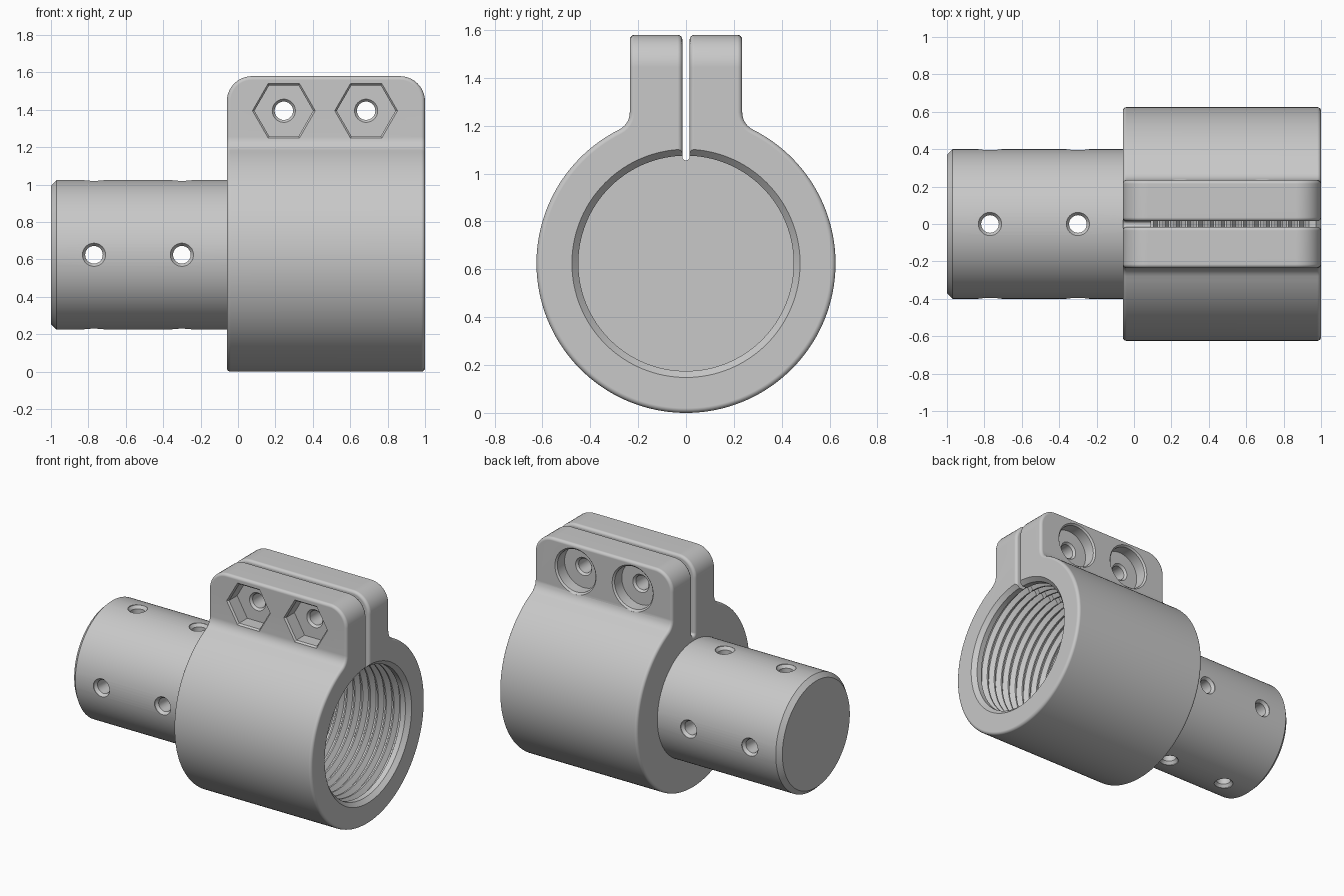
import bpy
import bmesh
from math import sin, cos, pi, radians, sqrt, atan2

cube = bpy.data.objects.get("Cube")
if cube:
    bpy.data.objects.remove(cube)

AXIS_Z = 0.625            # height of the main axis
BODY_R = 0.625
BACK, FRONT = -0.06, 1.0  # clamp body extent along x
TAB, TOP = 0.235, 1.58    # half thickness and height of the ears
SLIT = 0.015

grey = bpy.data.materials.new("satin grey")
grey.use_nodes = True
grey.diffuse_color = (0.58, 0.58, 0.58, 1)
grey.node_tree.nodes["Principled BSDF"].inputs["Base Color"].default_value = (0.58, 0.58, 0.58, 1)


def finish(bm, name):
    bmesh.ops.recalc_face_normals(bm, faces=bm.faces[:])
    mesh = bpy.data.meshes.new(name)
    bm.to_mesh(mesh)
    bm.free()
    mesh.materials.append(grey)
    ob = bpy.data.objects.new(name, mesh)
    bpy.context.collection.objects.link(ob)
    return ob


def loft(bm, rings):
    """Closed skin through equal rings of points, capped at both ends."""
    rings = [[bm.verts.new(p) for p in ring] for ring in rings]
    for low, high in zip(rings, rings[1:]):
        for i in range(len(low)):
            bm.faces.new((low[i - 1], low[i], high[i], high[i - 1]))
    bm.faces.new(rings[0])
    bm.faces.new(rings[-1])


def lathe(name, profile, axis, origin, sides=48):
    """Capped solid of revolution from (distance, radius) pairs."""
    b, c = [i for i in range(3) if i != axis]
    rings = []
    for t, r in profile:
        ring = []
        for i in range(sides):
            p = list(origin)
            p[axis] += t
            p[b] += r * cos(2 * pi * i / sides)
            p[c] += r * sin(2 * pi * i / sides)
            ring.append(p)
        rings.append(ring)
    bm = bmesh.new()
    loft(bm, rings)
    return finish(bm, name)


def activate(ob):
    bpy.ops.object.select_all(action='DESELECT')
    bpy.context.view_layer.objects.active = ob
    ob.select_set(True)


def cut(ob, cutter):
    mod = ob.modifiers.new("cut", 'BOOLEAN')
    mod.operation = 'DIFFERENCE'
    mod.solver = 'EXACT'
    mod.object = cutter
    activate(ob)
    bpy.ops.object.modifier_apply(modifier=mod.name)
    bpy.data.objects.remove(cutter)


def arc(cy, cz, r, start, end, steps):
    return [(cy + r * cos(start + (end - start) * i / steps),
             cz + r * sin(start + (end - start) * i / steps)) for i in range(steps + 1)]


# Clamp body: ring with two filleted ears and a slit between them
fillet = 0.08
fy = TAB + fillet
fz = sqrt((BODY_R + fillet) ** 2 - fy ** 2)
join = atan2(fz, fy)
half = arc(0, AXIS_Z, BODY_R, -pi / 2, join, 64)
half += arc(fy, AXIS_Z + fz, fillet, join + pi, pi, 6)[1:]
half += [(TAB, TOP), (SLIT, TOP)]
half += arc(0, 1.07, SLIT, 0, -pi / 2, 4)
outline = half + [(-y, z) for y, z in half[-2:0:-1]]

bm = bmesh.new()
loft(bm, [[(x, y, z) for y, z in outline] for x in (BACK, FRONT)])
bmesh.ops.recalc_face_normals(bm, faces=bm.faces[:])

# Large rounds on the ear ends, then a small round along every sharp rim
corners = [e for e in bm.edges if all(v.co.z > TOP - 0.001 for v in e.verts)
           and abs(e.verts[0].co.x - e.verts[1].co.x) < 0.001]
bmesh.ops.bevel(bm, geom=corners, offset=0.135, segments=10, profile=0.5, affect='EDGES')
rims = [e for e in bm.edges if e.calc_face_angle(0) > radians(32)]
bmesh.ops.bevel(bm, geom=rims, offset=0.02, segments=4, profile=0.5, affect='EDGES')
clamp = finish(bm, "clamp_body")

# Solid spigot with chamfered end
spigot = lathe("spigot", [(-1, 0.37), (-0.97, 0.4), (-0.03, 0.4)], 0, (0, 0, AXIS_Z), 128)

# Threaded bore with a chamfered mouth
pitch, crest, root = 0.06, 0.45, 0.482
bore = [(0.09, crest)]
for n in range(14):
    x = 0.105 + n * pitch
    bore += [(x, crest), (x + 0.02, root), (x + 0.03, root), (x + 0.05, crest)]
bore += [(0.972, crest), (FRONT, 0.477), (FRONT + 0.1, 0.477)]
cut(clamp, lathe("bore", bore, 0, (0, 0, AXIS_Z), 128))

# Cross-drilled, countersunk spigot holes
drill = [(-0.5, 0.062), (-0.395, 0.062), (-0.375, 0.047)]
drill += [(-t, r) for t, r in reversed(drill)]
for x in (-0.77, -0.3):
    for axis in (1, 2):
        cut(spigot, lathe("drill", drill, axis, (x, 0, AXIS_Z)))

# Ear screw holes: round counterbore at the back, hexagonal nut pocket at the front
screw = [(-0.4, 0.062), (-0.135, 0.062), (-0.12, 0.049), (0.13, 0.049), (0.145, 0.062),
         (0.145, 0.147), (0.224, 0.147), (0.237, 0.16), (0.4, 0.16)]
nut = [(-0.4, 0.17), (-0.237, 0.17), (-0.224, 0.157), (-0.135, 0.157)]
for x in (0.245, 0.685):
    cut(clamp, lathe("screw", screw, 1, (x, 0, 1.395)))
    cut(clamp, lathe("nut", nut, 1, (x, 0, 1.395), 6))

# Smooth shading with crisp machined edges
for part in (clamp, spigot):
    activate(part)
    bpy.ops.object.shade_smooth_by_angle(angle=radians(30))
    weighted = part.modifiers.new("weighted normals", 'WEIGHTED_NORMAL')
    weighted.keep_sharp = True
